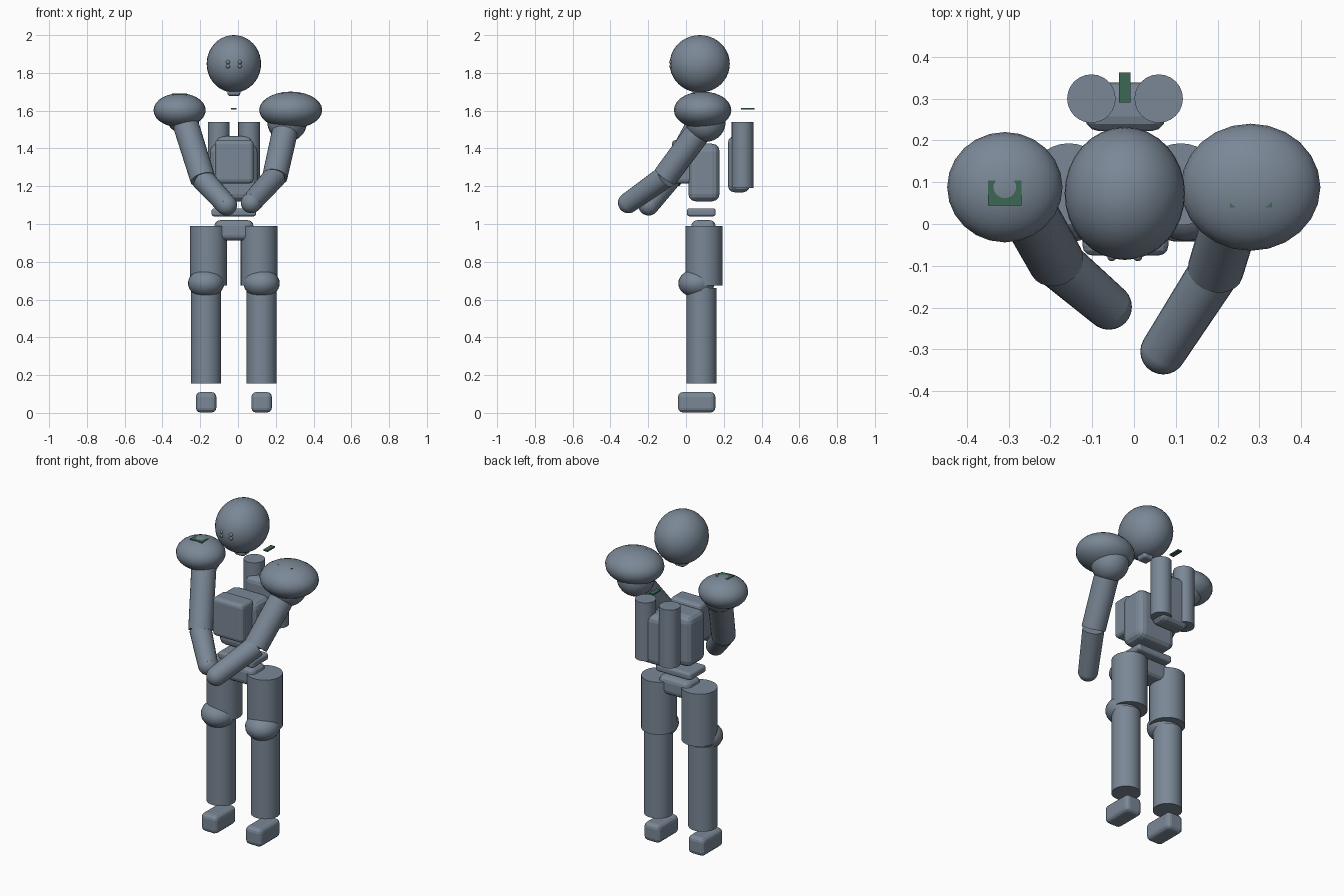
import bpy, math
from mathutils import Vector

if "Cube" in bpy.data.objects:
    bpy.data.objects.remove(bpy.data.objects["Cube"])

CX = -0.022  # body centre line


def material(name, rgb):
    m = bpy.data.materials.new(name)
    m.diffuse_color = (*rgb, 1)
    m.use_nodes = True
    m.node_tree.nodes["Principled BSDF"].inputs["Base Color"].default_value = m.diffuse_color
    return m


slate = material("slate_body", (0.195, 0.245, 0.305))
green = material("green_marking", (0.045, 0.14, 0.09))


def finish(name, smooth=True, mat=slate):
    ob = bpy.context.object
    ob.name = name
    ob.data.materials.append(mat)
    bpy.ops.object.transform_apply(location=False, rotation=False, scale=True)
    if smooth:
        bpy.ops.object.shade_smooth_by_angle(angle=math.radians(40))
    return ob


def box(name, x, y, z, bevel=0.0, mat=slate):
    """Box from (min, max) ranges, with a rounded edge."""
    lo, hi = Vector((x[0], y[0], z[0])), Vector((x[1], y[1], z[1]))
    bpy.ops.mesh.primitive_cube_add(size=1, location=(lo + hi) / 2)
    bpy.context.object.scale = hi - lo
    ob = finish(name, False, mat)
    if bevel:
        m = ob.modifiers.new("bevel", 'BEVEL')
        m.width, m.segments = bevel, 3
    return ob


def ball(name, loc, radii, seg=24, rings=14):
    bpy.ops.mesh.primitive_uv_sphere_add(segments=seg, ring_count=rings, location=loc)
    bpy.context.object.scale = radii
    return finish(name)


def limb(name, a, b, r1, r2, seg=24):
    """Tapered cylinder from point a to point b."""
    a, b = Vector(a), Vector(b)
    d = b - a
    bpy.ops.mesh.primitive_cone_add(vertices=seg, radius1=r1, radius2=r2, depth=d.length,
                                    location=(a + b) / 2,
                                    rotation=d.to_track_quat('Z', 'Y').to_euler())
    return finish(name)


# Head, neck and eyes
ball("head", (CX, 0.073, 1.848), (0.144, 0.159, 0.152), 32, 20)
box("neck", (-0.056, 0.012), (0.035, 0.105), (1.677, 1.74), 0.015)
for sx in (-0.031, 0.031):
    for z in (1.857, 1.835):
        ball("eye", (CX + sx, -0.078, z), (0.011, 0.011, 0.011), 12, 8)

# Torso, chest plate, waist and pelvis
box("torso", (-0.148, 0.102), (0.012, 0.178), (1.12, 1.425), 0.04)
box("chest_plate", (-0.123, 0.082), (-0.075, 0.04), (1.215, 1.445), 0.022)
box("waist", (-0.14, 0.096), (0.005, 0.157), (1.04, 1.083), 0.014)
box("pelvis", (-0.125, 0.082), (0.028, 0.157), (0.913, 1.02), 0.03)

# Backpack with twin tanks
box("backpack", (-0.118, 0.076), (0.222, 0.338), (1.168, 1.465), 0.035)
for x in (-0.102, 0.059):
    limb("tank", (x, 0.3, 1.19), (x, 0.3, 1.54), 0.058, 0.058)
box("back_marking", (-0.036, -0.008), (0.291, 0.363), (1.607, 1.615), mat=green)

# Shoulder pads with markings
ball("right_shoulder_pad", (-0.309, 0.088, 1.602), (0.138, 0.132, 0.09))
ball("left_shoulder_pad", (0.279, 0.088, 1.603), (0.167, 0.152, 0.098))
box("right_shoulder_marking", (-0.349, -0.269), (0.044, 0.104), (1.677, 1.69), mat=green)
box("left_shoulder_marking", (0.23, 0.33), (0.04, 0.105), (1.682, 1.693), mat=green)

# Arms: joint ball, upper arm, forearm, rounded hand
arms = {
    "right": ((-0.29, 0.095, 1.57), 0.09, (-0.186, -0.09, 1.237), (-0.06, -0.198, 1.10)),
    "left": ((0.26, 0.105, 1.54), 0.105, (0.195, -0.11, 1.25), (0.07, -0.305, 1.112)),
}
for side, (joint, r, elbow, hand) in arms.items():
    ball(side + "_shoulder_joint", joint, (r, r, r))
    limb(side + "_upper_arm", joint, elbow, 0.069, 0.067)
    limb(side + "_forearm", elbow, hand, 0.061, 0.055)
    ball(side + "_hand", hand, (0.055, 0.055, 0.055))

# Legs, mirrored about the centre line
for side, s in (("right", -1), ("left", 1)):
    xt, xs = CX + s * 0.134, CX + s * 0.147
    limb(side + "_thigh", (xt, 0.095, 0.675), (xt, 0.095, 0.99), 0.098, 0.098, 32)
    ball(side + "_knee", (xs, 0.055, 0.686), (0.096, 0.096, 0.075))
    limb(side + "_shin", (xs, 0.082, 0.155), (xs, 0.082, 0.66), 0.08, 0.08, 32)
    box(side + "_foot", (xs - 0.054, xs + 0.054), (-0.042, 0.155), (0.002, 0.11), 0.025)
